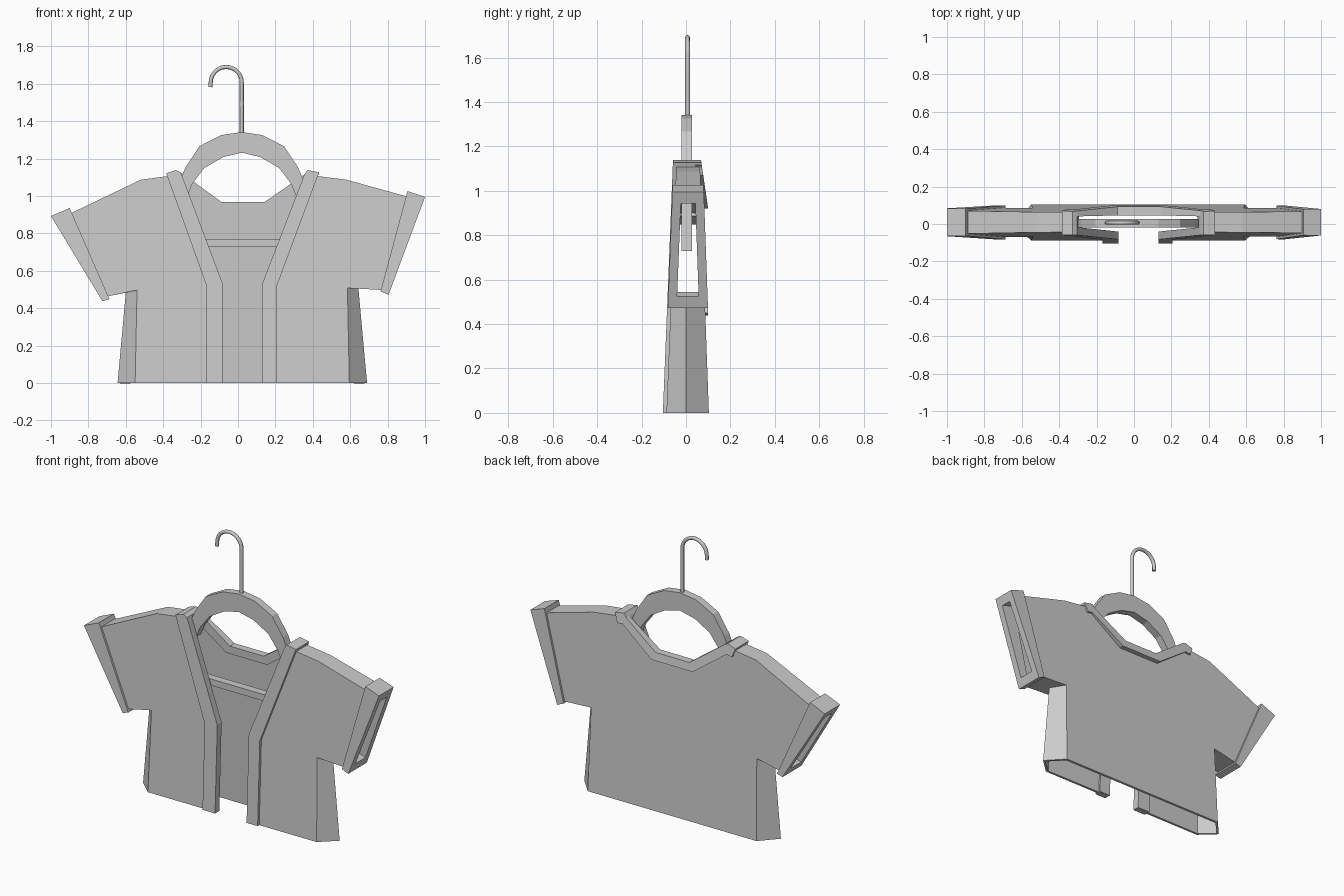
import bpy, bmesh, math
from mathutils import Vector

cube = bpy.data.objects.get("Cube")
if cube:
    bpy.data.objects.remove(cube, do_unlink=True)

GREY = (0.6, 0.6, 0.6, 1)
mat = bpy.data.materials.new("plain_grey")
mat.use_nodes = True
mat.diffuse_color = GREY
mat.node_tree.nodes["Principled BSDF"].inputs["Base Color"].default_value = GREY


# Front and back cloth planes lean together towards the shoulders
def front(z, out=0):
    return -0.088 + 0.04 * z - out


def back(z, out=0):
    return 0.103 - 0.036 * z + out


def collar_back(z):
    return 0.235 - 0.147 * z


def finish(name, bm):
    bmesh.ops.recalc_face_normals(bm, faces=bm.faces)
    mesh = bpy.data.meshes.new(name)
    bm.to_mesh(mesh)
    bm.free()
    mesh.materials.append(mat)
    obj = bpy.data.objects.new(name, mesh)
    bpy.context.collection.objects.link(obj)
    return obj


def plate(name, outline, y_near, y_far):
    """Solid whose outline lies in xz, between two depth functions."""
    bm = bmesh.new()
    a = [bm.verts.new((x, y_near(z), z)) for x, z in outline]
    b = [bm.verts.new((x, y_far(z), z)) for x, z in outline]
    bm.faces.new(a)
    bm.faces.new(b[::-1])
    for i in range(len(a)):
        j = (i + 1) % len(a)
        bm.faces.new((a[i], b[i], b[j], a[j]))
    return finish(name, bm)


# Points of each half: hem, armpit, sleeve end, shoulder, neck, opening
halves = {
    "right": dict(hem=(-0.55, 0), pit=(-0.54, 0.497), low=(-0.70, 0.463),
                  high=(-0.91, 0.90), shoulder=(-0.52, 1.087), neck=(-0.35, 1.11),
                  chest=(-0.12, 0.53), opening=(-0.12, 0), nape=(-0.11, 0.95),
                  side_hem=(-0.644, 0), side_pit=(-0.6, 0.483)),
    "left": dict(hem=(0.595, 0), pit=(0.585, 0.508), low=(0.785, 0.497),
                 high=(0.92, 0.993), shoulder=(0.58, 1.087), neck=(0.40, 1.11),
                 chest=(0.17, 0.53), opening=(0.17, 0), nape=(0.16, 0.95),
                 side_hem=(0.69, 0), side_pit=(0.644, 0.505)),
}

# Hollow jacket shell: two front panels, one back panel and connecting walls
bm = bmesh.new()
cache = {}


def vert(point, y):
    key = (point, round(y, 4))
    if key not in cache:
        cache[key] = bm.verts.new((point[0], y, point[1]))
    return cache[key]


def f(p):
    return vert(p, front(p[1]))


def b(p):
    return vert(p, back(p[1]))


rim = ("hem", "pit", "low", "high", "shoulder", "neck")
for h in halves.values():
    bm.faces.new([f(h[k]) for k in rim + ("chest", "opening")])
    for k, m in (("high", "shoulder"), ("shoulder", "neck")):
        bm.faces.new((f(h[k]), f(h[m]), b(h[m]), b(h[k])))
    side_hem, side_pit = vert(h["side_hem"], 0), vert(h["side_pit"], 0)
    bm.faces.new((f(h["hem"]), f(h["pit"]), side_pit, side_hem))
    bm.faces.new((b(h["hem"]), b(h["pit"]), side_pit, side_hem))
    bm.faces.new((f(h["pit"]), f(h["low"]), b(h["low"]), b(h["pit"]), side_pit))
r, l = halves["right"], halves["left"]
bm.faces.new([b(r[k]) for k in rim + ("nape",)] + [b(l[k]) for k in ("nape",) + rim[::-1]])
shell = finish("jacket_shell", bm)
# Make the outside face outwards before thickening inwards
if shell.data.polygons[0].normal.y > 0:
    shell.data.flip_normals()
solid = shell.modifiers.new("cloth_thickness", 'SOLIDIFY')
solid.thickness = 0.016
solid.offset = -1


# Cuffs: tapered open frames round the sleeve ends
def cuff(name, outer_top, outer_low, inner_low, inner_top):
    bm = bmesh.new()

    def ring(top, low, inset, out):
        t, w = Vector(top), Vector(low)
        t, w = t.lerp(w, inset), w.lerp(t, inset)
        return [bm.verts.new((p.x, fn(p.y, out), p.y))
                for p, fn in ((t, front), (w, front), (w, back), (t, back))]

    rings = [ring(outer_top, outer_low, 0, 0.013), ring(inner_top, inner_low, 0, 0.013),
             ring(inner_top, inner_low, 0.1, -0.027), ring(outer_top, outer_low, 0.1, -0.027)]
    for i in range(4):
        p, q = rings[i], rings[(i + 1) % 4]
        for k in range(4):
            m = (k + 1) % 4
            bm.faces.new((p[k], p[m], q[m], q[k]))
    finish(name, bm)


cuff("right_cuff", (-1.0, 0.893), (-0.725, 0.438), (-0.687, 0.449), (-0.90, 0.936))
cuff("left_cuff", (1.0, 0.995), (0.805, 0.472), (0.762, 0.49), (0.906, 1.027))

# Front bands beside the opening
bands = {
    "right": [(-0.168, 0), (-0.083, 0), (-0.083, 0.535), (-0.305, 1.125),
              (-0.33, 1.139), (-0.384, 1.121), (-0.168, 0.519)],
    "left": [(0.206, 0), (0.131, 0), (0.131, 0.535), (0.355, 1.115),
             (0.372, 1.139), (0.434, 1.127), (0.206, 0.515)],
}
for side, outline in bands.items():
    plate(side + "_front_band", outline,
          lambda z: front(z, 0.016), lambda z: front(z, -0.026))
    # Collar strap over the shoulder, joining the band to the back collar
    top = outline[3:6]
    lower = [(top[2][0] * 0.95, 1.07), (top[0][0] * 0.96, 1.08)]
    plate(side + "_collar_strap", top + lower, lambda z: front(z, 0.014), collar_back)

# Back collar
plate("back_collar",
      [(-0.305, 1.125), (-0.088, 0.968), (0.142, 0.968), (0.355, 1.115), (0.372, 1.139),
       (0.434, 1.115), (0.165, 0.92), (-0.115, 0.92), (-0.384, 1.115), (-0.33, 1.139)],
      lambda z: back(z, -0.022), collar_back)

# Hanger: arched neck, hidden arms and lower bar in one flat loop
MID = 0.02
outer = [(0, 1.342), (0.11, 1.326), (0.225, 1.267), (0.30, 1.155),
         (0.34, 1.06), (0.58, 0.95), (0.60, 0.73)]
inner = [(0, 1.232), (0.10, 1.208), (0.20, 1.15), (0.265, 1.064),
         (0.29, 1.0), (0.53, 0.87), (0.53, 0.77)]


def loop(half):
    return [(MID + x, z) for x, z in half] + [(MID - x, z) for x, z in half[:0:-1]]


bm = bmesh.new()
rings = [[bm.verts.new((x, y, z)) for x, z in loop(half)]
         for half, y in ((outer, -0.02), (inner, -0.02), (inner, 0.028), (outer, 0.028))]
count = len(rings[0])
for i in range(4):
    p, q = rings[i], rings[(i + 1) % 4]
    for k in range(count):
        m = (k + 1) % count
        bm.faces.new((p[k], p[m], q[m], q[k]))
finish("hanger_frame", bm)

# Hook: round wire with a half-circle top
path = [(MID, 1.32), (MID, 1.5)]
path += [(-0.063 + 0.083 * math.cos(math.pi * i / 14),
          1.607 + 0.083 * math.sin(math.pi * i / 14)) for i in range(15)]
path.append((-0.147, 1.582))
curve = bpy.data.curves.new("hook", 'CURVE')
curve.dimensions = '3D'
curve.bevel_depth = 0.011
curve.bevel_resolution = 2
curve.use_fill_caps = True
spline = curve.splines.new('POLY')
spline.points.add(len(path) - 1)
for point, (x, z) in zip(spline.points, path):
    point.co = (x, 0.007, z, 1)
curve.materials.append(mat)
hook = bpy.data.objects.new("hook", curve)
bpy.context.collection.objects.link(hook)
bpy.ops.object.select_all(action='DESELECT')
hook.select_set(True)
bpy.context.view_layer.objects.active = hook
bpy.ops.object.convert(target='MESH')
bpy.ops.object.shade_smooth_by_angle(angle=math.radians(50))
